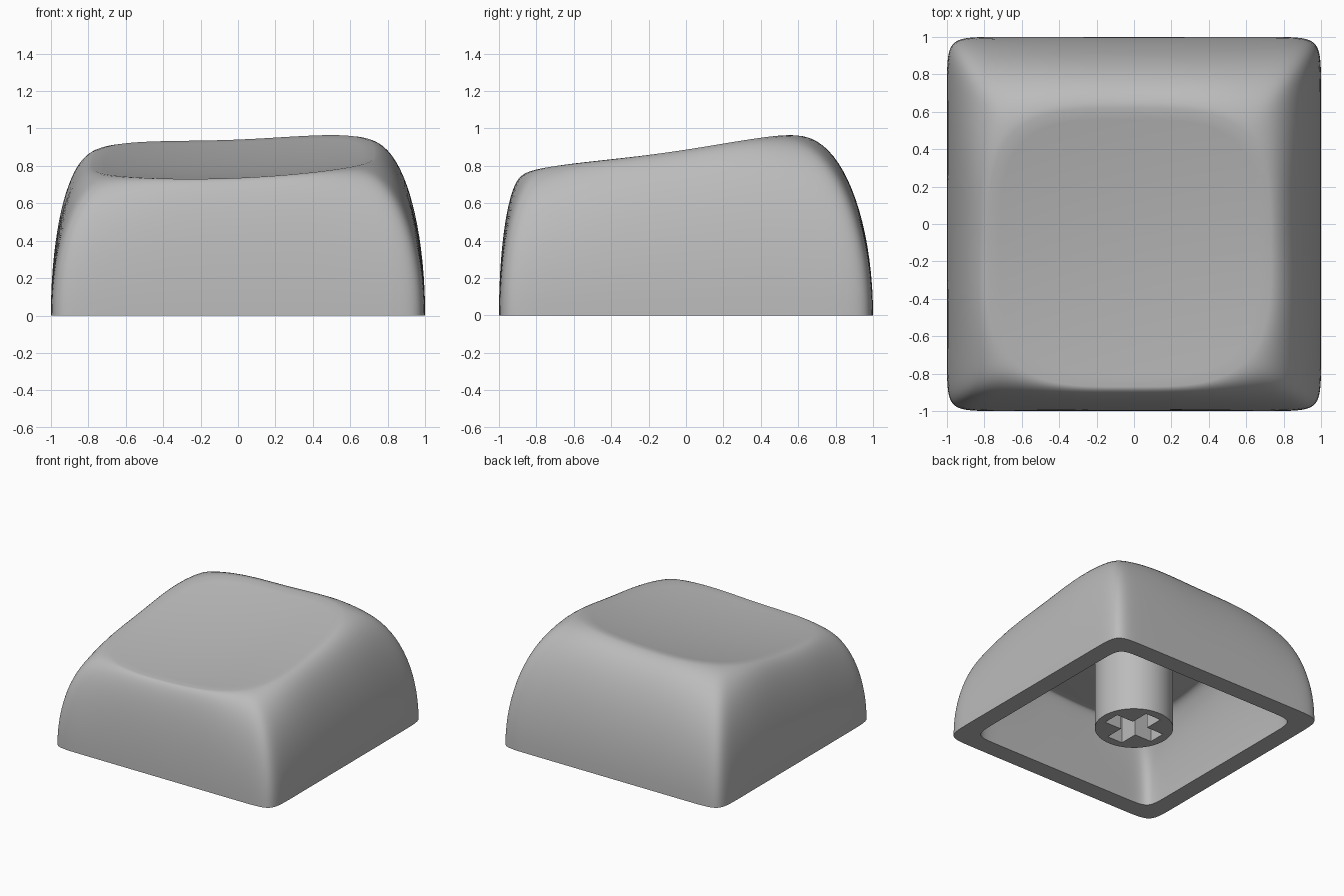
import bpy, bmesh
from math import sin, cos, pi

cube = bpy.data.objects.get("Cube")
if cube:
    bpy.data.objects.remove(cube)

grey = bpy.data.materials.new("mid_grey")
grey.use_nodes = True
GREY = (0.5, 0.5, 0.5, 1)
grey.diffuse_color = GREY
grey.node_tree.nodes["Principled BSDF"].inputs["Base Color"].default_value = GREY

SEGMENTS, WALL_STEPS, DISH_STEPS = 160, 20, 12
WALL = 0.15


def dish(x, y):
    """Height of the tilted, scooped top."""
    return 0.815 + 0.156 * y + 0.074 * y * y + 0.041 * x + 0.078 * x * x


def squircle(i, power):
    """Point on a unit squircle, sampled more densely at its corners."""
    phi = 2 * pi * i / SEGMENTS
    a = phi + 0.7 * sin(4 * phi) / 4
    r = (abs(cos(a)) ** power + abs(sin(a)) ** power) ** (-1 / power)
    return r * cos(a), r * sin(a)


def shell_rings(half, rim_scale, drop):
    """Rings from the base up an elliptical wall, then in across the dish."""
    base = [squircle(i, 19) for i in range(SEGMENTS)]
    rim = [squircle(i, 3.5) for i in range(SEGMENTS)]
    cx, cy = -0.025, -0.125
    rim = [(cx + 0.755 * rim_scale * x, cy + 0.745 * rim_scale * y) for x, y in rim]
    rings = []
    for s in range(WALL_STEPS + 1):
        c, h = cos(pi / 2 * s / WALL_STEPS), sin(pi / 2 * s / WALL_STEPS)
        rings.append([(rx + (half * bx - rx) * c, ry + (half * by - ry) * c,
                       (dish(rx, ry) - drop) * h)
                      for (bx, by), (rx, ry) in zip(base, rim)])
    for s in range(1, DISH_STEPS):
        k = 1 - s / DISH_STEPS
        flat = [(cx + (x - cx) * k, cy + (y - cy) * k) for x, y in rim]
        rings.append([(x, y, dish(x, y) - drop) for x, y in flat])
    return rings


def finish(bm, name):
    bmesh.ops.recalc_face_normals(bm, faces=bm.faces)
    mesh = bpy.data.meshes.new(name)
    bm.to_mesh(mesh)
    bm.free()
    mesh.materials.append(grey)
    obj = bpy.data.objects.new(name, mesh)
    bpy.context.collection.objects.link(obj)
    return obj


def smooth(obj):
    bpy.ops.object.select_all(action="DESELECT")
    obj.select_set(True)
    bpy.context.view_layer.objects.active = obj
    bpy.ops.object.shade_smooth_by_angle(angle=pi / 6)


def prism(name, outline, low, high):
    bm = bmesh.new()
    face = bm.faces.new([bm.verts.new((x, y, low)) for x, y in outline])
    top = bmesh.ops.extrude_face_region(bm, geom=[face])["geom"]
    for v in top:
        if isinstance(v, bmesh.types.BMVert):
            v.co.z = high
    return finish(bm, name)


# Hollow cap: inner skin from the ceiling down, then outer skin up
bm = bmesh.new()
rings = shell_rings(1 - WALL, 0.85, WALL)[::-1] + shell_rings(1, 1, 0)
rings = [[bm.verts.new(p) for p in ring] for ring in rings]
for a, b in zip(rings, rings[1:]):
    for i in range(SEGMENTS):
        j = (i + 1) % SEGMENTS
        bm.faces.new((a[i], a[j], b[j], b[i]))
for ring, drop in ((rings[0], WALL), (rings[-1], 0)):
    hub = bm.verts.new((-0.025, -0.125, dish(-0.025, -0.125) - drop))
    for i in range(SEGMENTS):
        bm.faces.new((ring[i], ring[(i + 1) % SEGMENTS], hub))
smooth(finish(bm, "cap_shell"))

# Round stem with a cross-shaped socket
stem = prism("stem", [(0.295 * cos(2 * pi * i / 64), 0.295 * sin(2 * pi * i / 64))
                      for i in range(64)], 0, 0.72)
w, r = 0.07, 0.225
cross = []
for c, s in ((1, 0), (0, 1), (-1, 0), (0, -1)):
    for x, y in ((r, -w), (r, w), (w, w)):
        cross.append((x * c - y * s, x * s + y * c))
cutter = prism("socket_cutter", cross, -0.1, 0.42)
cutter.hide_render = True
cut = stem.modifiers.new("socket", "BOOLEAN")
cut.operation, cut.object, cut.solver = "DIFFERENCE", cutter, "EXACT"
bpy.context.view_layer.objects.active = stem
bpy.ops.object.modifier_apply(modifier=cut.name)
bpy.data.objects.remove(cutter)
smooth(stem)
